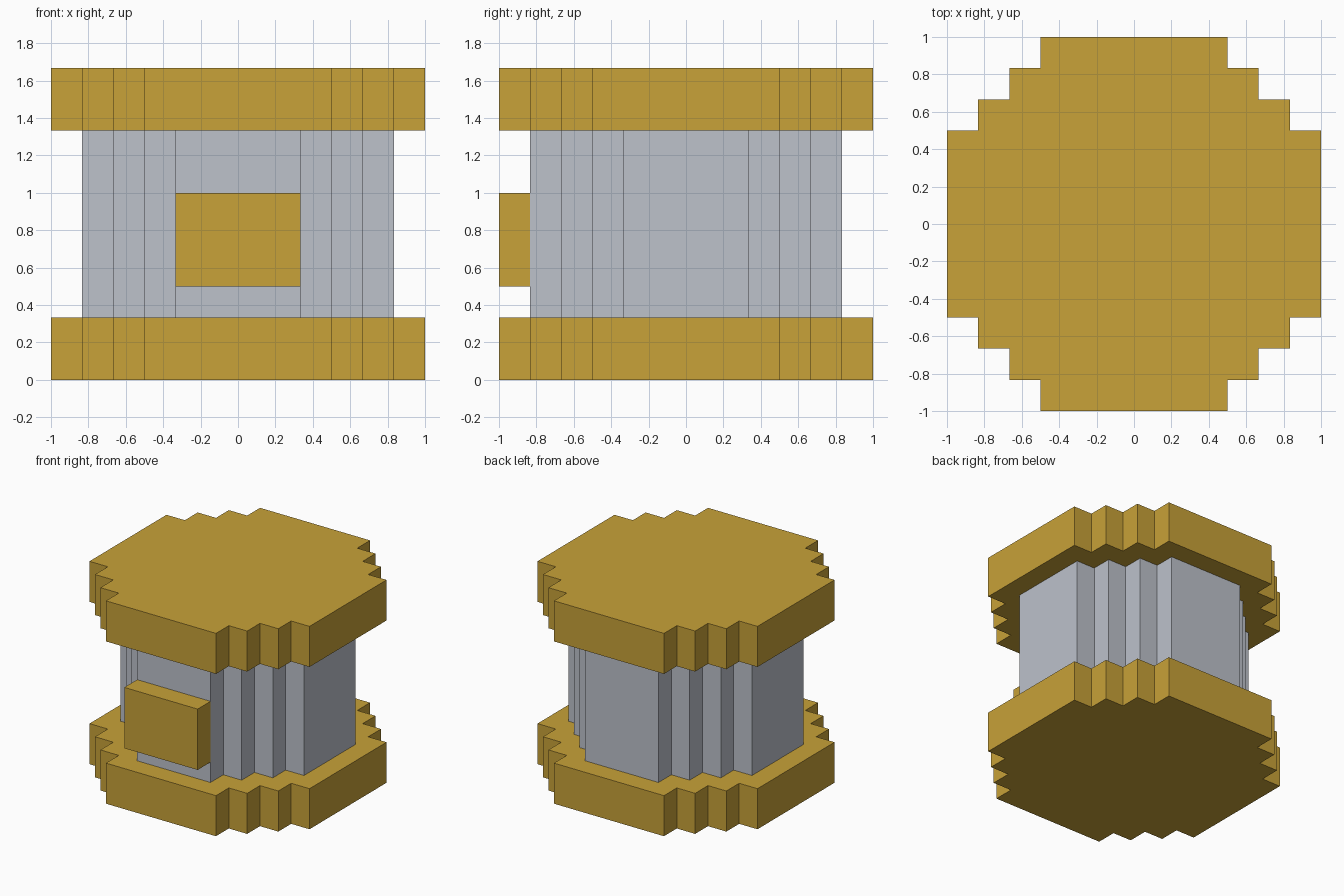
import bpy, bmesh
from mathutils import Vector
from itertools import product

if "Cube" in bpy.data.objects:
    bpy.data.objects.remove(bpy.data.objects["Cube"])

U = 1 / 6            # block size
RIM, SINK = 0.026, 0.012   # sloped border and depth of every sunken panel


def material(name, rgb):
    m = bpy.data.materials.new(name)
    m.use_nodes = True
    m.diffuse_color = (*rgb, 1)
    m.node_tree.nodes["Principled BSDF"].inputs["Base Color"].default_value = (*rgb, 1)
    return m


gold = material("gold", (0.58, 0.36, 0.04))
silver = material("silver", (0.51, 0.54, 0.60))


def disc(radius, z0, z1):
    """Blocks of a stepped round slab: flat sides with three-step corners."""
    def half_width(y):
        row = int(max(y, -y - 1))
        return radius - max(0, row - (radius - 4))
    r = range(-radius, radius)
    return {(x, y, z) for y in r for x in r for z in range(z0, z1)
            if -half_width(y) <= x < half_width(y)}


parts = {
    "base": (disc(6, 0, 2), gold),
    "drum": (disc(5, 2, 8), silver),
    "lid": (disc(6, 8, 10), gold),
    "front_plate": (set(product(range(-2, 2), [-6], range(3, 6))), gold),
}
filled = set().union(*(cells for cells, _ in parts.values()))


def build(name, cells, mat):
    """Make the exposed block faces, each with a sunken panel."""
    bm = bmesh.new()
    for cell in sorted(cells):
        centre = Vector(cell) + Vector((0.5, 0.5, 0.5))
        for axis, sign in product(range(3), (-1, 1)):
            n = Vector((0, 0, 0))
            n[axis] = sign
            if tuple(int(c + d) for c, d in zip(cell, n)) in filled:
                continue
            a = Vector((0, 0, 0))
            a[(axis + 1) % 3] = 0.5
            b = n.cross(a)
            mid = centre + n / 2
            corners = (mid - a - b, mid + a - b, mid + a + b, mid - a + b)
            bm.faces.new([bm.verts.new(p * U) for p in corners])
    bmesh.ops.inset_individual(bm, faces=bm.faces[:], thickness=RIM, depth=-SINK)
    bmesh.ops.remove_doubles(bm, verts=bm.verts[:], dist=0.0001)
    mesh = bpy.data.meshes.new(name)
    bm.to_mesh(mesh)
    bm.free()
    mesh.materials.append(mat)
    bpy.context.collection.objects.link(bpy.data.objects.new(name, mesh))


for part, (cells, mat) in parts.items():
    build(part, cells, mat)
